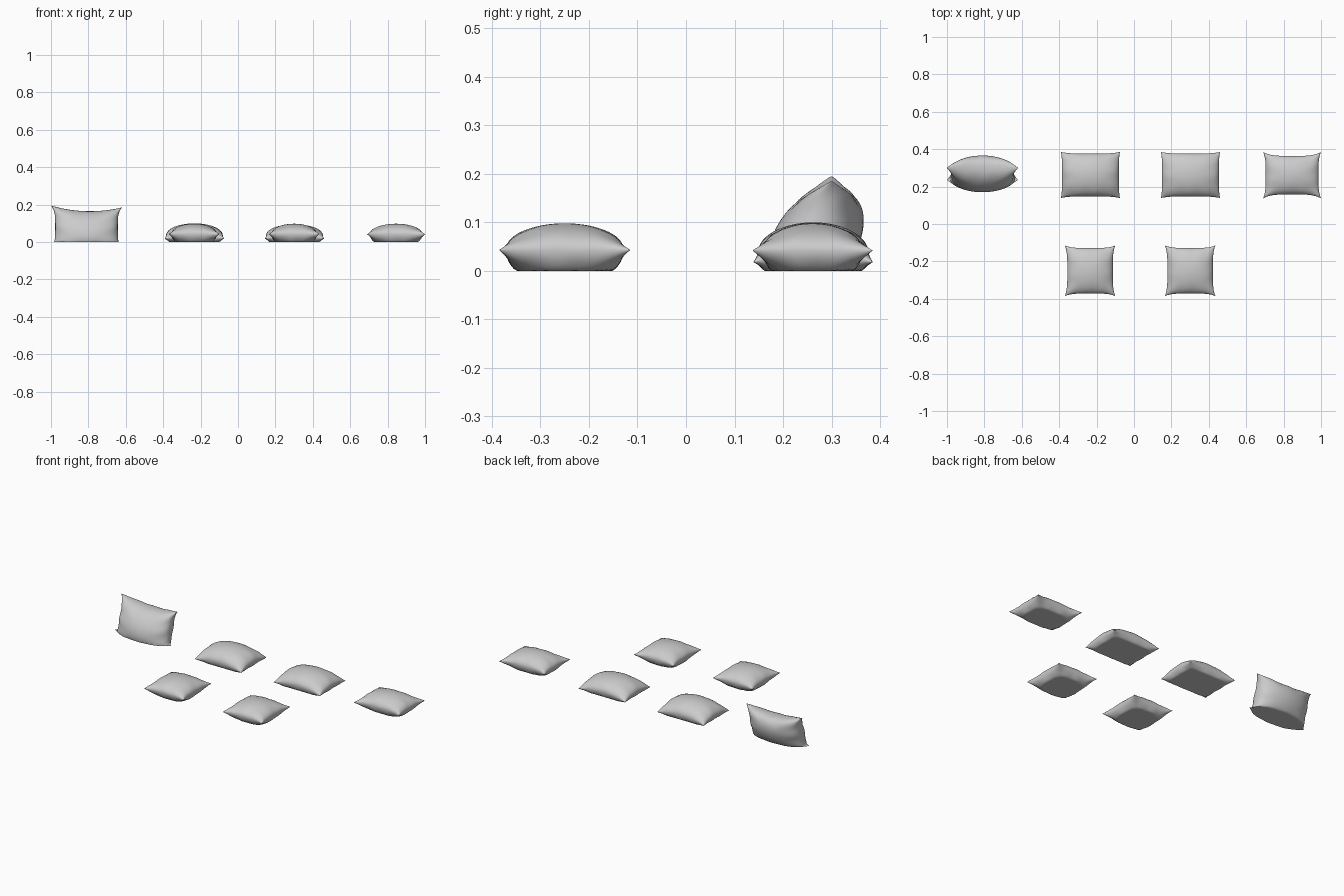
import bpy, bmesh, math

old = bpy.data.objects.get("Cube")
if old:
    bpy.data.objects.remove(old, do_unlink=True)

fabric = bpy.data.materials.new("grey_fabric")
fabric.use_nodes = True
GREY = (0.6, 0.6, 0.6, 1)
fabric.diffuse_color = GREY
fabric.node_tree.nodes["Principled BSDF"].inputs["Base Color"].default_value = GREY

N = 30  # divisions along each side of a cushion face


def puff(u, v, power, phase):
    """Inflation of the cover: zero on the seam, with soft creases near it."""
    base = max(0, (1 - u * u) * (1 - v * v)) ** power
    crease = u ** 4 * math.sin(9 * v + phase) + v ** 4 * math.sin(11 * u + phase)
    return base * (1 + 0.07 * crease)


def make_cushion(name, place):
    """Two puffed faces, welded along the seam; place(u, v, side) gives a point."""
    bm = bmesh.new()
    steps = [math.sin(math.pi * (i / N - 0.5)) for i in range(N + 1)]
    for side in (1, -1):
        rows = [[bm.verts.new(place(u, v, side)) for u in steps] for v in steps]
        for j in range(N):
            for i in range(N):
                quad = [rows[j][i], rows[j][i + 1], rows[j + 1][i + 1], rows[j + 1][i]]
                bm.faces.new(quad)
    bmesh.ops.remove_doubles(bm, verts=bm.verts, dist=0.00002)
    bmesh.ops.recalc_face_normals(bm, faces=bm.faces)
    mesh = bpy.data.meshes.new(name)
    bm.to_mesh(mesh)
    bm.free()
    mesh.materials.append(fabric)
    obj = bpy.data.objects.new(name, mesh)
    bpy.context.collection.objects.link(obj)
    bpy.ops.object.select_all(action="DESELECT")
    obj.select_set(True)
    bpy.context.view_layer.objects.active = obj
    bpy.ops.object.shade_smooth_by_angle(angle=math.radians(60))
    return obj


def lying(name, cx, cy, hx, hy, height, seam, droop, pinch_x, pinch_y, phase):
    """A cushion lying on the floor, flattened underneath."""
    def place(u, v, side):
        x = cx + hx * u * (1 - pinch_x * (1 - v ** 4))
        y = cy + hy * v * (1 - pinch_y * (1 - u ** 4))
        f = puff(u, v, 0.5, phase)
        edge = seam - droop * u * u * v * v
        z = edge + (height - seam) * f if side > 0 else max(0, edge - 0.075 * f)
        return x, y, z
    return make_cushion(name, place)


def upright(u, v, side):
    """A cushion standing on its long edge, lower corners spread on the floor."""
    x = -0.81 + 0.19 * u * (1 - 0.12 * (1 - v ** 4))
    f = puff(u, v, 0.43, 1)
    y = 0.268 + 0.032 * v - side * 0.092 * f
    top = 0.165 + 0.025 * u * u - 0.005 * u
    z = -0.035 + (top + 0.035) * (v + 1) / 2
    return x, y, max(0, z)


# Standing cushion
make_cushion("standing_cushion", upright)

# Wide cushions with drooping corners
lying("wide_cushion_right", -0.233, 0.262, 0.158, 0.123, 0.10, 0.035, 0.017, 0.04, 0.07, 0)
lying("wide_cushion_left", 0.302, 0.262, 0.158, 0.123, 0.095, 0.035, 0.017, 0.04, 0.07, 2)

# Wide cushion with pointed corners
lying("pointed_cushion", 0.845, 0.261, 0.155, 0.124, 0.098, 0.042, 0, 0.09, 0.17, 4)

# Square cushions
for label, cx in (("right", -0.235), ("left", 0.3)):
    lying("square_cushion_" + label, cx, -0.25, 0.135, 0.135, 0.098, 0.043, 0, 0.1, 0.1, 3)
